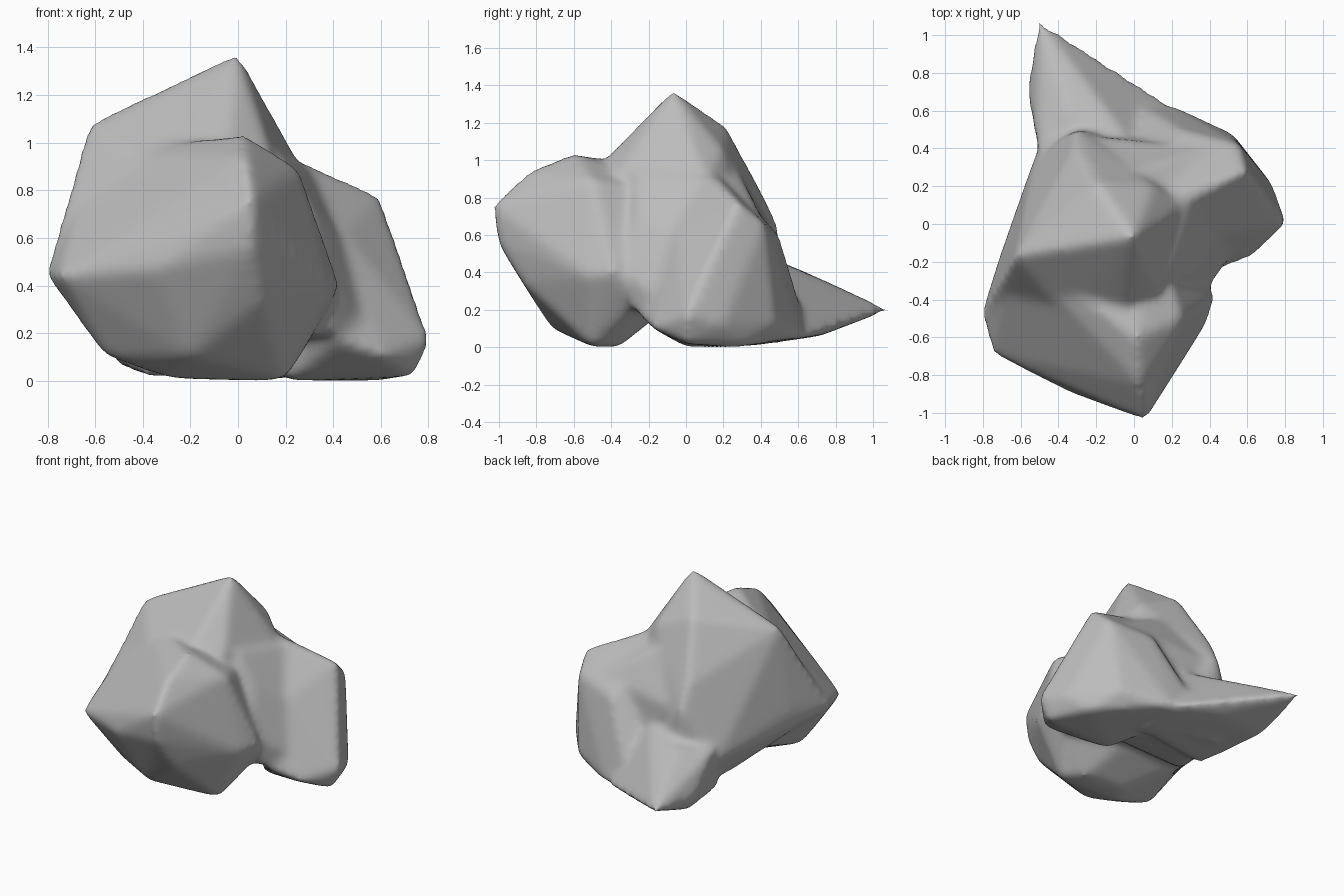
import bpy
import bmesh

cube = bpy.data.objects.get("Cube")
if cube:
    bpy.data.objects.remove(cube, do_unlink=True)

# Corner points of each overlapping chunk of stone
peak_chunk = [
    (0, -.07, 1.38), (-.63, -.17, 1.08), (-.2, .22, 1.18), (-.31, .42, .8),
    (-.81, -.48, .45), (-.71, -.17, .5), (-.52, .38, .3), (-.3, .5, .02),
    (.2, .4, .02), (.15, -.1, 1.03), (.28, .1, .88), (-.05, -.43, 1.01),
    (-.4, 0, .08), (.3, 0, .1), (.14, -.36, .95), (-.3, .5, .64),
    (-.35, -.5, .86), (.1, .2, 1.05),
]
front_chunk = [
    (.06, -1.04, .76), (.06, -1.01, .56), (.02, -.6, 1.04), (.26, -.5, .89),
    (.43, -.38, .4), (.2, -.5, 0), (-.3, -.5, .01), (-.75, -.69, .44),
    (-.81, -.48, .45), (-.56, -.52, .1), (-.35, -.89, .47), (.1, -.87, .34),
    (-.62, -.15, .95), (.1, 0, .8), (0, -.17, .15), (.35, -.25, .25),
    (.03, -.85, .94), (.23, -.74, .5), (.39, -.52, .38), (.1, -.36, 0),
    (-.2, -.36, .01), (-.5, -.15, .2), (-.2, -.72, .1),
]
side_chunk = [
    (.6, .28, .78), (.56, .42, .66), (.66, .2, .52), (.81, 0, .17),
    (.74, 0, .02), (.62, -.18, .1), (.42, -.26, .17), (.28, .12, .92),
    (0, .1, 1), (.62, .3, 0), (.52, .48, .12), (.2, .63, .05),
    (0, .65, .1), (.2, 0, 0), (.45, -.05, .62), (.74, .2, .12),
    (.25, .5, .6),
]
tail_chunk = [
    (-.51, 1.09, .2), (-.57, .72, .18), (-.51, .38, .4), (-.35, .6, .42),
    (-.12, .72, .06), (-.5, .68, .06), (.2, .63, .05), (.2, .3, 0),
    (-.4, .2, .02), (-.38, .76, .29), (-.25, .85, .14), (0, .4, .5),
]
core_chunk = [
    (.4, -.33, .4), (.39, -.3, .2), (.3, -.27, .75), (.18, -.27, .95),
    (.6, -.05, .18), (.5, .02, .52), (.3, .1, .89), (0, .1, .2),
    (0, -.17, .18), (-.5, 0, .3), (-.2, .22, 1.06), (-.3, .47, .62),
    (.4, .4, .69), (.5, .42, .2),
]


def add_hull(bm, points):
    """Wrap a convex shell around the given corners."""
    verts = [bm.verts.new(p) for p in points]
    hull = bmesh.ops.convex_hull(bm, input=verts)
    loose = set(hull["geom_interior"]) | set(hull["geom_unused"])
    bmesh.ops.delete(bm, geom=[v for v in loose if isinstance(v, bmesh.types.BMVert)],
                     context="VERTS")


# Gather the chunks in one mesh
bm = bmesh.new()
for chunk in (peak_chunk, front_chunk, side_chunk, tail_chunk, core_chunk):
    add_hull(bm, chunk)
bmesh.ops.recalc_face_normals(bm, faces=bm.faces[:])
mesh = bpy.data.meshes.new("boulder")
bm.to_mesh(mesh)
bm.free()
boulder = bpy.data.objects.new("boulder", mesh)
bpy.context.collection.objects.link(boulder)

# Fuse the chunks and wear the edges down
fuse = boulder.modifiers.new("fuse", "REMESH")
fuse.mode = "VOXEL"
fuse.voxel_size = .022
fuse.use_smooth_shade = True
wear = boulder.modifiers.new("wear", "SMOOTH")
wear.factor = .5
wear.iterations = 18

# Plain grey stone
stone = bpy.data.materials.new("grey stone")
stone.use_nodes = True
grey = (.5, .5, .5, 1)
stone.diffuse_color = grey
stone.node_tree.nodes["Principled BSDF"].inputs["Base Color"].default_value = grey
mesh.materials.append(stone)
